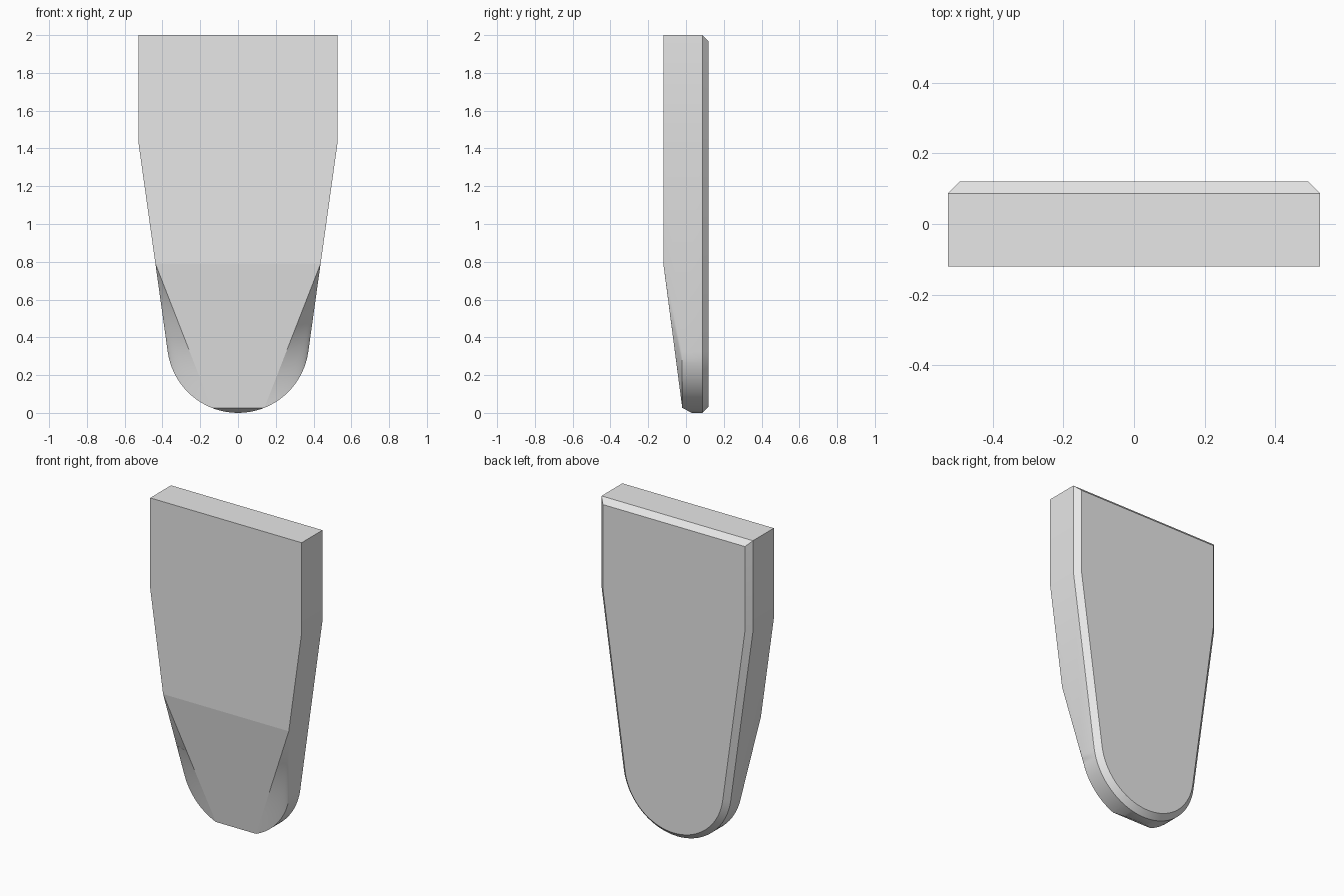
import bpy
import bmesh
import math

cube = bpy.data.objects.get("Cube")
if cube:
    bpy.data.objects.remove(cube, do_unlink=True)

HALF_W, TOP, RADIUS, TAPER = 0.527, 2.0, 0.3757, 0.139
FRONT, BACK, CHAMFER = -0.12, 0.12, 0.033
WEDGE_TOP, TIP_Y, TIP_Z, TIP_DEPTH = 0.79, -0.02, 0.027, 0.05
SEGMENTS = 36
S, C = math.sin(TAPER), math.cos(TAPER)


def arc(inset=0.0):
    """Rounded lower end, tangent to the tapered sides."""
    r = RADIUS - inset
    span = math.pi - 2 * TAPER
    angles = [-TAPER - span * i / SEGMENTS for i in range(SEGMENTS + 1)]
    return [(r * math.cos(a), RADIUS + r * math.sin(a)) for a in angles]


def shoulders(inset=0.0):
    """Upper corners and the kinks where the taper begins."""
    w = HALF_W - inset
    kink = (C * w - (RADIUS - inset) + S * RADIUS) / S
    return [(s * w, z) for s in (-1, 1) for z in (TOP - inset, kink)]


# Back panel and its chamfered rim
points = [(x, BACK, z) for x, z in shoulders(CHAMFER) + arc(CHAMFER)]
points += [(x, BACK - CHAMFER, z) for x, z in shoulders() + arc()]

# Front panel, ending where the wedge starts
wedge_x = (RADIUS - S * RADIUS + S * WEDGE_TOP) / C
points += [(x, FRONT, z) for x, z in shoulders()]
points += [(s * wedge_x, FRONT, WEDGE_TOP) for s in (-1, 1)]

# Thin front rim of the rounded end, bevelled flat under the tip
chord = math.sqrt(RADIUS ** 2 - (RADIUS - TIP_Z) ** 2)
for x, z in arc() + [(-chord, TIP_Z), (chord, TIP_Z)]:
    points.append((x, TIP_Y + TIP_DEPTH * max(0, TIP_Z - z) / TIP_Z, z))

# Skin the sections into one solid
bm = bmesh.new()
for p in points:
    bm.verts.new(p)
hull = bmesh.ops.convex_hull(bm, input=bm.verts[:])
loose = [v for v in bm.verts if not v.link_faces]
bmesh.ops.delete(bm, geom=loose, context='VERTS')
bmesh.ops.dissolve_limit(bm, angle_limit=math.radians(0.3),
                         verts=bm.verts[:], edges=bm.edges[:])
bmesh.ops.recalc_face_normals(bm, faces=bm.faces[:])
mesh = bpy.data.meshes.new("tapered_plate")
bm.to_mesh(mesh)
bm.free()

plate = bpy.data.objects.new("tapered_plate", mesh)
bpy.context.collection.objects.link(plate)

# Plain grey material
grey = bpy.data.materials.new("light_grey")
grey.use_nodes = True
grey.diffuse_color = (0.8, 0.8, 0.8, 1)
grey.node_tree.nodes["Principled BSDF"].inputs["Base Color"].default_value = (0.8, 0.8, 0.8, 1)
mesh.materials.append(grey)

# Smooth round end, crisp borders on the large front faces
bpy.ops.object.select_all(action='DESELECT')
plate.select_set(True)
bpy.context.view_layer.objects.active = plate
bpy.ops.object.shade_smooth_by_angle(angle=math.radians(30))
bm = bmesh.new()
bm.from_mesh(mesh)
for face in bm.faces:
    if face.normal.y < -0.9 and face.calc_area() > 0.1:
        for edge in face.edges:
            edge.smooth = False
bm.to_mesh(mesh)
bm.free()
